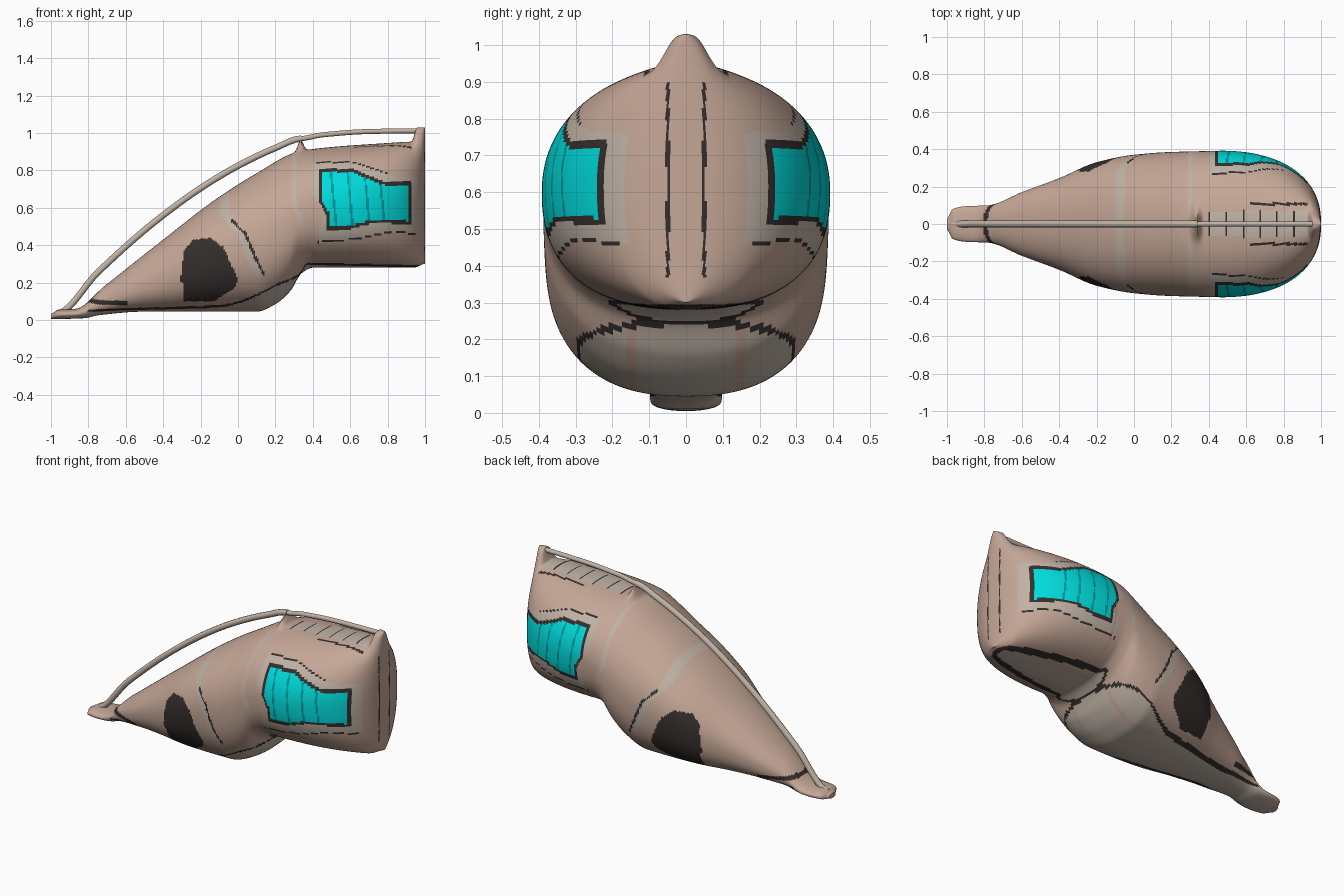
import bpy, bmesh, math
from math import sin, cos, pi

cube = bpy.data.objects.get("Cube")
if cube:
    bpy.data.objects.remove(cube, do_unlink=True)


def material(name, r, g, b):
    mat = bpy.data.materials.new(name)
    mat.use_nodes = True
    mat.diffuse_color = (r, g, b, 1)
    mat.node_tree.nodes["Principled BSDF"].inputs["Base Color"].default_value = (r, g, b, 1)
    return mat


palette = [material("tan hull", .56, .39, .31), material("grey trim", .53, .45, .38),
           material("dark seam", .035, .028, .026), material("cyan panel", 0, .72, .72),
           material("dark teal rib", 0, .33, .34)]
TAN, GREY, DARK, CYAN, TEAL = range(len(palette))


def smooth_value(points, x):
    """Smooth interpolation through (position, value) points."""
    n = len(points)
    if x <= points[0][0]:
        return points[0][1]
    if x >= points[-1][0]:
        return points[-1][1]
    i = max(k for k in range(n - 1) if points[k][0] <= x)

    def slope(k):
        if k in (0, n - 1):
            return 0
        left = (points[k][1] - points[k-1][1]) / (points[k][0] - points[k-1][0])
        right = (points[k+1][1] - points[k][1]) / (points[k+1][0] - points[k][0])
        return 0 if left * right <= 0 else 2 * left * right / (left + right)

    (x0, v0), (x1, v1) = points[i], points[i + 1]
    h = x1 - x0
    t = (x - x0) / h
    return (v0 * (1 + 2*t) * (1-t)**2 + h * slope(i) * t * (1-t)**2
            + v1 * t*t * (3 - 2*t) + h * slope(i + 1) * t*t * (t-1))


def inside(poly, x, z):
    result = False
    for (ax, az), (bx, bz) in zip(poly, poly[1:] + poly[:1]):
        if (az > z) != (bz > z) and x < ax + (z - az) * (bx - ax) / (bz - az):
            result = not result
    return result


def distance(path, x, z):
    best = 9
    for (ax, az), (bx, bz) in zip(path, path[1:]):
        dx, dz = bx - ax, bz - az
        t = max(0, min(1, ((x-ax) * dx + (z-az) * dz) / (dx*dx + dz*dz)))
        best = min(best, math.hypot(x - ax - t*dx, z - az - t*dz))
    return best


# Hull profiles along its length
top_line = [(-1, .035), (-.96, .055), (-.87, .06), (-.71, .185), (-.4, .43), (-.12, .645),
            (.1, .785), (.32, .9), (.45, .92), (.7, .94), (1, .955)]
bottom_line = [(-1, .005), (-.82, .01), (-.75, .025), (-.5, .045), (.1, .045), (.2, .085),
               (.28, .155), (.34, .25), (.4, .28), (.94, .28), (1, .3)]
half_width = [(-1, .03), (-.97, .08), (-.9, .095), (-.78, .1), (-.6, .17), (-.4, .245),
              (-.2, .33), (0, .37), (.2, .385), (.45, .39)]
NOSE = .45

# Painted shapes on the flank
window = [(.44, .8), (.61, .8), (.78, .73), (.92, .73), (.92, .52), (.73, .53),
          (.58, .49), (.48, .49), (.48, .57), (.44, .63)]
frame = [(.4, .84), (.62, .84), (.83, .77), (.965, .76), (.965, .46), (.83, .48),
         (.65, .44), (.43, .42), (.43, .5), (.47, .57), (.4, .68)]
blob = [(-.31, .2), (-.29, .37), (-.24, .43), (-.15, .44), (-.08, .39), (0, .22),
        (-.02, .17), (-.13, .1), (-.29, .1), (-.29, .2)]
wave = [(-.07, .67), (-.07, .57), (.02, .46), (.07, .33), (.12, .25)]
wave_edge = [(-.03, .53), (.04, .46), (.095, .33), (.14, .24)]
collar = [(.3, .88), (.3, .62), (.34, .52)]
tail_mark = [(-.83, .11), (-.74, .095), (-.6, .09)]
keel_line = [(-1, .015), (-.8, .055), (-.1, .08), (0, .1), (.1, .14), (.2, .19),
             (.33, .25), (.37, .305), (1, .295)]
rim = window + window[:1]


def hull_colour(x, y, z):
    side = abs(y)
    keel = smooth_value(keel_line, x)
    # Underside
    if z < keel - .012:
        if x > 0 and (.13 < side < .165 if x < .36 else .08 < side < .11):
            return TAN
        return GREY
    if z < keel and x > -.8:
        return DARK
    # Window panels and frames
    if inside(frame, x, z):
        if distance(rim, x, z) < .009:
            return DARK
        if inside(window, x, z):
            return TEAL if any(abs(x - r + .1 * (z - .65)) < .006
                               for r in (.51, .6, .69, .77)) else CYAN
        return GREY
    if .42 < x < .8 and distance(frame[:3], x, z) < .007:
        return DARK
    if .42 < x < .95 and distance(frame[4:8], x, z) < .008:
        return DARK
    # Flank markings
    if inside(blob, x, z) or distance(tail_mark, x, z) < .012:
        return DARK
    if distance(wave_edge, x, z) < .007:
        return DARK
    if distance(wave, x, z) < .022 or distance(collar, x, z) < .013:
        return GREY
    # Deck plates and seams on top
    if z > .8 and .4 < x < .93:
        if side < .07:
            return DARK if (x - .4) % .09 < .008 else GREY
        if x > .62 and .1 < side < .114:
            return DARK
    # Seams down the nose
    if x > .93 and .045 < side < .054 and .37 < z < .9:
        return DARK
    return TAN


def section(x, count):
    """One hull ring, with raised mounts at the collar and the nose."""
    top, bottom = smooth_value(top_line, x), smooth_value(bottom_line, x)
    if x > NOSE:
        t = (x - NOSE) / (1 - NOSE)
        width = .39 * max(0, 1 - t**2.3) ** (1 / 2.3) + .002
    else:
        width = smooth_value(half_width, x)
    ramp = max(0, min(1, (x - .925) / .035))
    mount = .075 * ramp * ramp * (3 - 2 * ramp) + .06 * math.exp(-((x - .335) / .02)**2)
    mid, half = (top + bottom) / 2, (top - bottom) / 2
    ring = []
    for k in range(count):
        a = 2 * pi * k / count
        c, s = cos(a), sin(a)
        e = 2 / (2.15 if s > 0 else 2.4)
        y = width * math.copysign(abs(c)**e, c)
        z = mid + half * math.copysign(abs(s)**e, s)
        if s > 0:
            z += mount * s**4 / (1 + (y / .065)**4)
        ring.append((x, y, z))
    return ring


def finish(obj, angle=40):
    bpy.ops.object.select_all(action='DESELECT')
    obj.select_set(True)
    bpy.context.view_layer.objects.active = obj
    if obj.type == 'CURVE':
        bpy.ops.object.convert(target='MESH')
    bpy.ops.object.shade_smooth_by_angle(angle=math.radians(angle))


# Hull
COUNT, BODY, BOW = 176, 170, 110
stations = [-1 + (1 + NOSE) * i / BODY for i in range(BODY)]
stations += [NOSE + (1 - NOSE) * sin(pi / 2 * i / BOW) for i in range(BOW + 1)]
bm = bmesh.new()
rings = [[bm.verts.new(p) for p in section(x, COUNT)] for x in stations]
for a, b in zip(rings, rings[1:]):
    for k in range(COUNT):
        j = (k + 1) % COUNT
        bm.faces.new((a[k], b[k], b[j], a[j]))
bm.faces.new(rings[0])
bm.faces.new(rings[-1][::-1])
bmesh.ops.recalc_face_normals(bm, faces=bm.faces)
for face in bm.faces:
    face.material_index = hull_colour(*face.calc_center_median())
mesh = bpy.data.meshes.new("hull")
bm.to_mesh(mesh)
bm.free()
for mat in palette:
    mesh.materials.append(mat)
hull = bpy.data.objects.new("hull", mesh)
bpy.context.collection.objects.link(hull)
finish(hull)


def tube(name, path, radius, colour):
    """Round bar following a smooth line in the centre plane."""
    curve = bpy.data.curves.new(name, 'CURVE')
    curve.dimensions = '3D'
    curve.bevel_depth = radius
    curve.bevel_resolution = 3
    curve.use_fill_caps = True
    spline = curve.splines.new('POLY')
    steps = 40
    spline.points.add(steps)
    for i, point in enumerate(spline.points):
        x = path[0][0] + (path[-1][0] - path[0][0]) * i / steps
        point.co = (x, 0, smooth_value(path, x), 1)
    curve.materials.append(palette[colour])
    obj = bpy.data.objects.new(name, curve)
    bpy.context.collection.objects.link(obj)
    finish(obj)


# Long arched rail, and the short bar above the deck
tube("long_rail", [(-.97, .035), (-.75, .255), (-.47, .505), (-.2, .705), (.01, .83),
                   (.2, .92), (.34, .97)], .018, GREY)
tube("deck_bar", [(.33, .97), (.45, .99), (.7, 1.008), (.98, 1.012)], .014, GREY)
